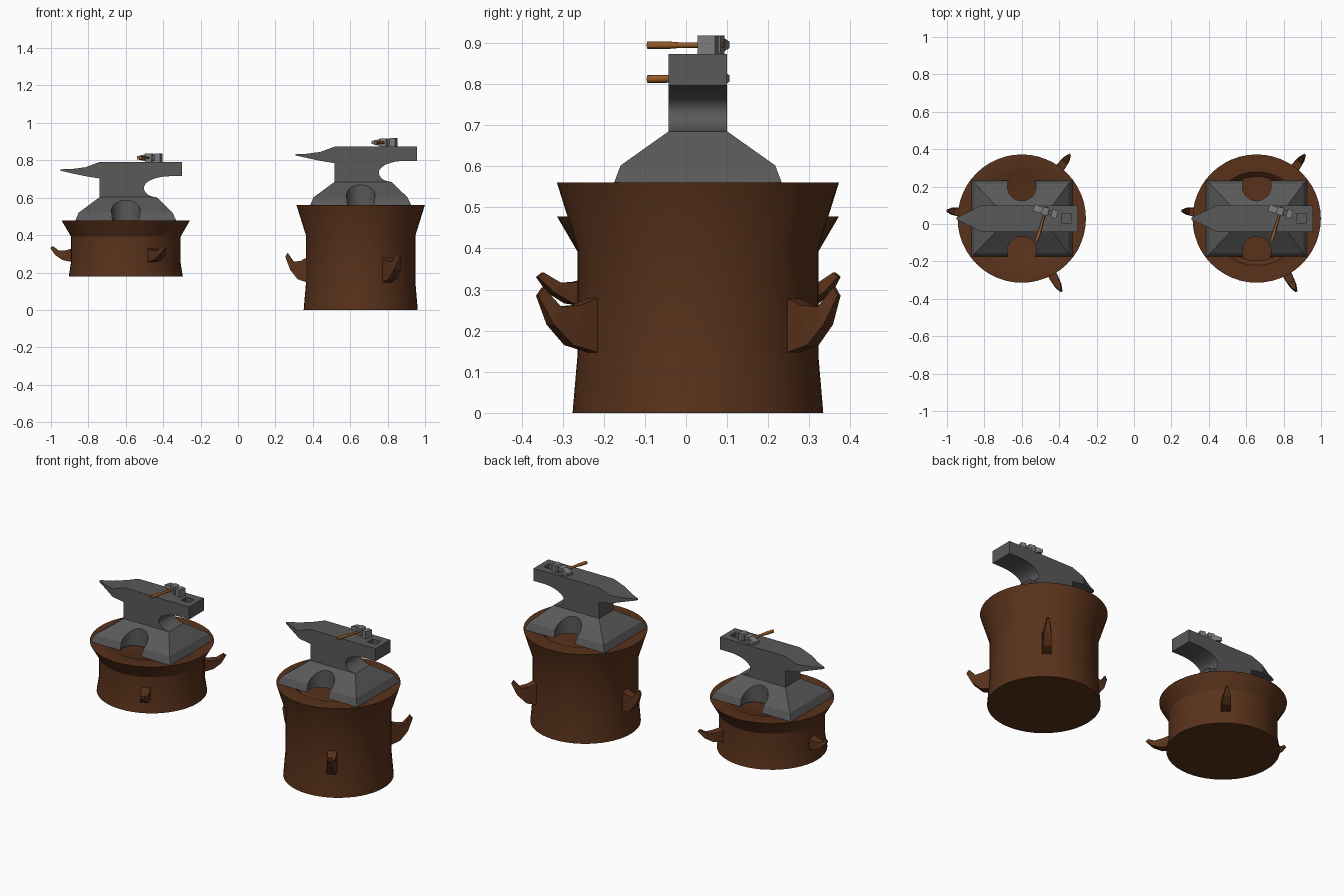
import bpy, bmesh
from math import sin, cos, pi, radians
from mathutils import Matrix, Vector

if "Cube" in bpy.data.objects:
    bpy.data.objects.remove(bpy.data.objects["Cube"])


def material(name, rgb):
    m = bpy.data.materials.new(name)
    m.diffuse_color = (*rgb, 1)
    m.use_nodes = True
    m.node_tree.nodes["Principled BSDF"].inputs["Base Color"].default_value = m.diffuse_color
    return m


WOOD = material("stump_wood", (0.10, 0.032, 0.011))
IRON = material("anvil_iron", (0.10, 0.10, 0.10))
STEEL = material("hammer_steel", (0.20, 0.20, 0.20))
HANDLE = material("handle_wood", (0.30, 0.10, 0.02))


def loft(name, rings, mat, matrix=Matrix(), smooth=None):
    """Bridge equal-length rings of points and cap both ends."""
    bm = bmesh.new()
    vs = [[bm.verts.new(matrix @ Vector(p)) for p in r] for r in rings]
    n = len(vs[0])
    for a, b in zip(vs, vs[1:]):
        for i in range(n):
            bm.faces.new((a[i], a[(i + 1) % n], b[(i + 1) % n], b[i]))
    bm.faces.new(vs[0])
    bm.faces.new(vs[-1])
    bmesh.ops.recalc_face_normals(bm, faces=bm.faces)
    me = bpy.data.meshes.new(name)
    bm.to_mesh(me)
    bm.free()
    me.materials.append(mat)
    ob = bpy.data.objects.new(name, me)
    bpy.context.collection.objects.link(ob)
    if smooth:
        shade(ob, smooth)
    return ob


def shade(ob, angle):
    bpy.ops.object.select_all(action='DESELECT')
    ob.select_set(True)
    bpy.context.view_layer.objects.active = ob
    bpy.ops.object.shade_smooth_by_angle(angle=radians(angle))


def circle(r, z, n, cx=0, cy=0):
    return [(cx + r * cos(2 * pi * i / n), cy + r * sin(2 * pi * i / n), z) for i in range(n)]


def rect_z(x0, x1, hy, z):
    return [(x0, -hy, z), (x1, -hy, z), (x1, hy, z), (x0, hy, z)]


def rect_x(x, hy, z0, z1):
    return [(x, -hy, z0), (x, hy, z0), (x, hy, z1), (x, -hy, z1)]


def cut(ob, cutter):
    cutter.hide_render = True
    m = ob.modifiers.new("cut", 'BOOLEAN')
    m.object = cutter
    m.solver = 'EXACT'
    bpy.context.view_layer.objects.active = ob
    bpy.ops.object.modifier_apply(modifier=m.name)
    bpy.data.objects.remove(cutter)


def stump(side, cx, cy, z0, zs):
    base = Matrix.Translation((cx, cy, z0)) @ Matrix.Diagonal((1, 1, zs, 1))
    profile = [(0.305, 0), (0.293, 0.14), (0.293, 0.40), (0.343, 0.56),
               (0.25, 0.56), (0.225, 0.535)]
    loft(side + "_stump", [circle(r, z, 48) for r, z in profile], WOOD, base, 30)
    # upturned branch stubs: angle, tip radius
    for i, (ang, tip) in enumerate([(174, 0.405), (53, 0.43), (-61.5, 0.445)]):
        k = (tip - 0.27) / 0.17

        def section(rb, zb, rt, zt, w):
            rb, rt = 0.27 + (rb - 0.27) * k, 0.27 + (rt - 0.27) * k
            return [(rb, -w, zb), (rb, w, zb), (rt, w, zt), (rt, -w, zt)]
        rings = [section(0.26, 0.138, 0.26, 0.292, 0.026),
                 section(0.355, 0.165, 0.335, 0.262, 0.024),
                 section(0.405, 0.215, 0.385, 0.258, 0.019),
                 section(0.44, 0.285, 0.425, 0.305, 0.006)]
        loft(f"{side}_branch_{i + 1}", rings, WOOD,
             base @ Matrix.Rotation(radians(ang), 4, 'Z'))


def anvil(side, cx, cy, z0):
    m = Matrix.Translation((cx, cy, z0))
    # sloping foot with a round notch front and back
    foot = loft(side + "_anvil_foot",
                [rect_z(-0.27, 0.27, 0.204, 0), rect_z(-0.252, 0.25, 0.188, 0.042),
                 rect_z(-0.14, 0.165, 0.071, 0.125)], IRON, m)
    for s in (-1, 1):
        cut(foot, loft("notch_cutter", [circle(0.077, z, 32, 0, s * 0.172) for z in (-0.1, 0.3)],
                       IRON, m))
    shade(foot, 20)
    # waist and heel as one side profile
    lower = [(0.165 - 0.068 * sin(a), 0.175 - 0.05 * cos(a)) for a in
             [pi / 2 * i / 8 for i in range(9)]]
    upper = [(0.237 - 0.14 * cos(a), 0.175 + 0.062 * sin(a)) for a in
             [pi / 2 * i / 8 for i in range(1, 9)]]
    prof = [(-0.14, 0.125)] + lower + upper + [(0.30, 0.237), (0.30, 0.313), (-0.14, 0.313)]
    body = loft(side + "_anvil_body", [[(x, y, z) for x, z in prof] for y in (-0.071, 0.071)],
                IRON, m)
    cut(body, loft("hole_cutter", [rect_z(0.212, 0.266, 0.024, z) for z in (0.26, 0.4)], IRON, m))
    shade(body, 25)
    # horn
    loft(side + "_anvil_horn",
         [rect_x(-0.14, 0.071, 0.225, 0.313), rect_x(-0.215, 0.071, 0.237, 0.285),
          rect_x(-0.29, 0.033, 0.253, 0.275), rect_x(-0.348, 0.006, 0.266, 0.274)], IRON, m)


def hammer(side, cx, cy, z0):
    m = Matrix.Translation((cx, cy, z0)) @ Matrix.Rotation(radians(-16.5), 4, 'Z')
    c = 0.0225
    # head: tapered peen, eye block, neck, striking face
    stations = [(-0.065, 0.020, 0.008), (-0.022, 0.016, 0.018), (-0.018, 0.021, 0.022),
                (0.016, 0.021, 0.022), (0.020, 0.014, 0.015), (0.030, 0.014, 0.015),
                (0.035, 0.022, 0.0225), (0.065, 0.022, 0.0225)]
    loft(side + "_hammer_head", [rect_x(x, hy, c - hz, c + hz) for x, hy, hz in stations],
         STEEL, m)
    # handle, thicker at the grip
    rings = [[(r * cos(pi * i / 6), y, c - 0.001 + r * sin(pi * i / 6)) for i in range(12)]
             for y, r in [(0.025, 0.006), (-0.09, 0.007), (-0.12, 0.0095), (-0.168, 0.0095)]]
    loft(side + "_hammer_handle", rings, HANDLE, m, 30)


for side, cx, z0, top, zs in [("left", -0.60, 0.178, 0.478, 0.536), ("right", 0.656, 0, 0.56, 1)]:
    stump(side, cx, 0.029, z0, zs)
    anvil(side, cx, 0.029, top)
    hammer(side, cx + 0.127, 0.068, top + 0.313)
